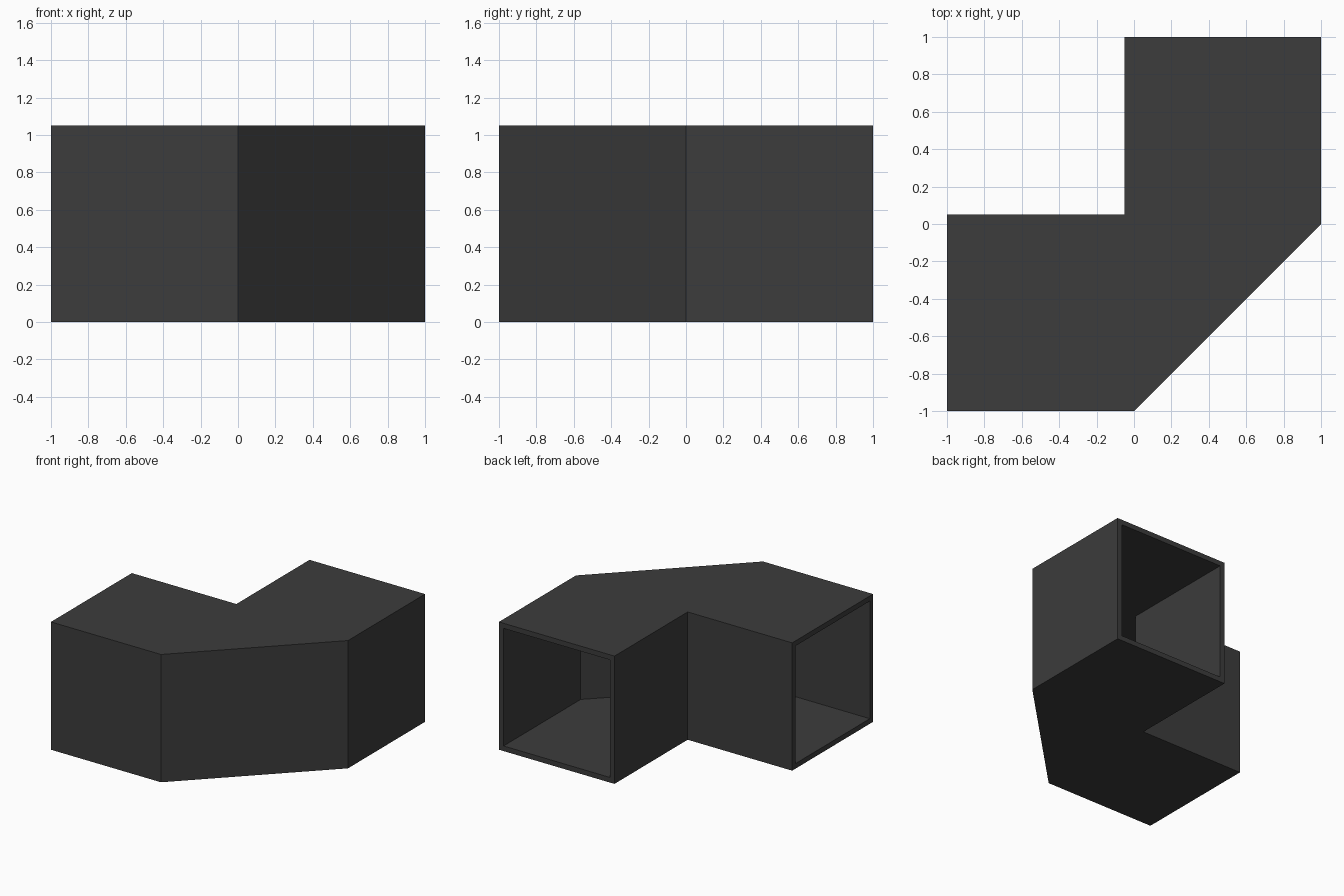
import bpy, bmesh

if "Cube" in bpy.data.objects:
    bpy.data.objects.remove(bpy.data.objects["Cube"])

HEIGHT = 1.05
WALL = 0.042
OPEN_EDGES = (3, 6)   # outline edges left open as the duct mouths


def outline(t):
    """Plan of the elbow, drawn in by t except at the two mouths."""
    return [(-1, -1 + t), (0, -1 + t), (1 - t, 0), (1 - t, 1),
            (-0.05 + t, 1), (-0.05 + t, 0.05 - t), (-1, 0.05 - t)]


def add_shell(bm, t):
    """Tube skin with floor, ceiling and side walls but no mouth faces."""
    low = [bm.verts.new((x, y, t)) for x, y in outline(t)]
    high = [bm.verts.new((x, y, HEIGHT - t)) for x, y in outline(t)]
    n = len(low)
    faces = [bm.faces.new(low[::-1]), bm.faces.new(high)]
    for i in range(n):
        if i not in OPEN_EDGES:
            j = (i + 1) % n
            faces.append(bm.faces.new((low[i], low[j], high[j], high[i])))
    mouths = [(low[i], low[(i + 1) % n], high[(i + 1) % n], high[i])
              for i in OPEN_EDGES]
    return faces, mouths


bm = bmesh.new()
# Outer skin and inward-facing lining
_, outer_mouths = add_shell(bm, 0)
lining, inner_mouths = add_shell(bm, WALL)
bmesh.ops.reverse_faces(bm, faces=lining)

# Rims joining the skin to the lining at each mouth
for a, b in zip(outer_mouths, inner_mouths):
    for k in range(4):
        m = (k + 1) % 4
        bm.faces.new((a[k], a[m], b[m], b[k]))

mesh = bpy.data.meshes.new("duct_elbow")
bm.to_mesh(mesh)
bm.free()

# Dark grey finish
grey = bpy.data.materials.new("dark_grey")
grey.diffuse_color = (0.045, 0.045, 0.045, 1)
grey.use_nodes = True
grey.node_tree.nodes["Principled BSDF"].inputs["Base Color"].default_value = grey.diffuse_color
mesh.materials.append(grey)

duct = bpy.data.objects.new("duct_elbow", mesh)
bpy.context.collection.objects.link(duct)
